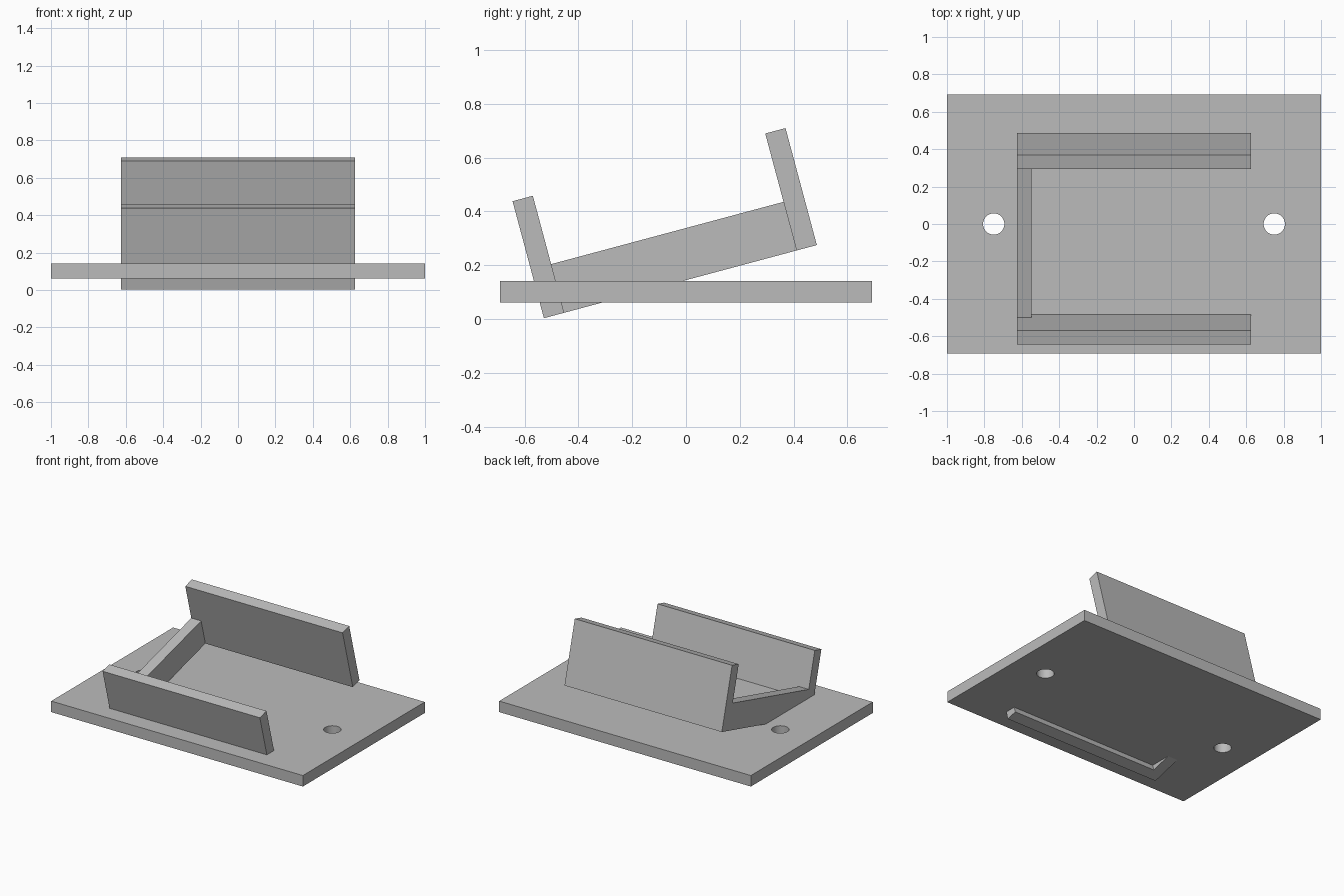
import bpy
import math
from mathutils import Matrix, Vector

cube = bpy.data.objects.get("Cube")
if cube:
    bpy.data.objects.remove(cube, do_unlink=True)

grey = bpy.data.materials.new("plain grey")
grey.use_nodes = True
colour = (0.5, 0.5, 0.5, 1)
grey.diffuse_color = colour
grey.node_tree.nodes["Principled BSDF"].inputs["Base Color"].default_value = colour


def box(name, low, high, frame=Matrix()):
    """Box between two corners, placed in the given frame."""
    low, high = Vector(low), Vector(high)
    bpy.ops.mesh.primitive_cube_add(size=1)
    ob = bpy.context.object
    ob.name = name
    size = high - low
    ob.data.transform(frame @ Matrix.Translation((low + high) / 2)
                      @ Matrix.Diagonal((*size, 1)))
    ob.data.materials.append(grey)
    return ob


# Base plate with two screw holes
plate = box("base_plate", (-1, -0.692, 0.062), (1, 0.692, 0.141))
for x in (-0.75, 0.75):
    bpy.ops.mesh.primitive_cylinder_add(vertices=48, radius=0.057, depth=0.4,
                                        location=(x, 0, 0.1))
    cutter = bpy.context.object
    cutter.name = "hole_cutter"
    cutter.hide_render = True
    cutter.data.materials.append(grey)
    cut = plate.modifiers.new("hole", "BOOLEAN")
    cut.operation = "DIFFERENCE"
    cut.solver = "EXACT"
    cut.object = cutter
    bpy.context.view_layer.objects.active = plate
    bpy.ops.object.modifier_apply(modifier=cut.name)
    bpy.data.objects.remove(cutter, do_unlink=True)

# Tilted cradle: y runs up the slope, z stands square to it
tilt = Matrix.Translation((0, -0.528, 0.003)) @ Matrix.Rotation(math.radians(15), 4, "X")
half, wall, tall, low_side, length = 0.625, 0.078, 0.45, 0.187, 1.05
box("front_wall", (-half, 0, 0), (half, wall, tall), tilt)
box("back_wall", (-half, length - wall, 0), (half, length, tall), tilt)
box("side_wall", (-half, wall, 0), (-half + wall, length - wall, low_side), tilt)
